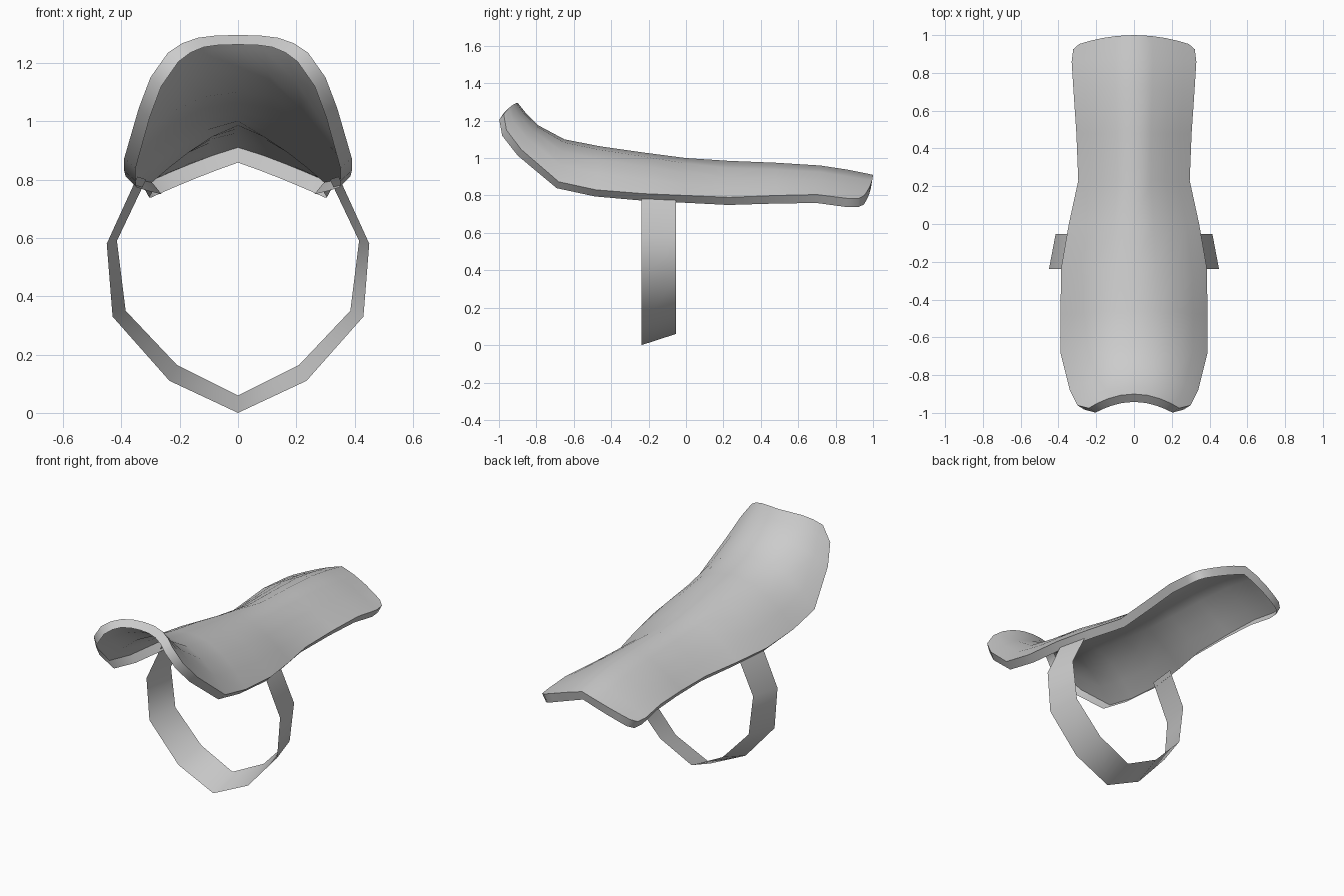
import bpy, bmesh, math

cube = bpy.data.objects.get("Cube")
if cube:
    bpy.data.objects.remove(cube, do_unlink=True)

grey = bpy.data.materials.new("plain grey")
grey.use_nodes = True
colour = (0.6, 0.6, 0.6, 1)
grey.diffuse_color = colour
grey.node_tree.nodes["Principled BSDF"].inputs["Base Color"].default_value = colour


def grid_object(name, rows):
    """Skin a grid of points, given row by row, into one sheet."""
    bm = bmesh.new()
    verts = [[bm.verts.new(p) for p in row] for row in rows]
    for a, b in zip(verts, verts[1:]):
        for i in range(len(a) - 1):
            bm.faces.new((a[i], a[i + 1], b[i + 1], b[i]))
    mesh = bpy.data.meshes.new(name)
    bm.to_mesh(mesh)
    bm.free()
    mesh.materials.append(grey)
    obj = bpy.data.objects.new(name, mesh)
    bpy.context.collection.objects.link(obj)
    bpy.ops.object.select_all(action='DESELECT')
    obj.select_set(True)
    bpy.context.view_layer.objects.active = obj
    return obj


# Arched shell: ridge y, ridge z, edge x, edge y, edge z, roundness
stations = [
    (-0.90, 1.295, 0.24, -0.975, 1.235, 3.4),
    (-0.86, 1.245, 0.30, -0.96, 1.15, 3.0),
    (-0.79, 1.175, 0.34, -0.88, 1.045, 2.6),
    (-0.65, 1.10, 0.39, -0.68, 0.873, 2.2),
    (-0.46, 1.063, 0.39, -0.48, 0.83, 2.1),
    (-0.23, 1.03, 0.385, -0.23, 0.81, 1.95),
    (0.00, 1.00, 0.345, 0.00, 0.80, 1.6),
    (0.23, 0.985, 0.295, 0.23, 0.79, 1.35),
    (0.48, 0.975, 0.305, 0.48, 0.80, 1.3),
    (0.72, 0.96, 0.32, 0.70, 0.805, 1.25),
    (0.87, 0.937, 0.33, 0.86, 0.785, 1.2),
    (0.955, 0.92, 0.322, 0.925, 0.785, 1.15),
    (1.00, 0.91, 0.29, 0.953, 0.80, 1.15),
]
steps = (-1, -0.8, -0.57, -0.3, 0, 0.3, 0.57, 0.8, 1)
rows = [[(u * xe, yc + (ye - yc) * u * u, zc + (ze - zc) * abs(u) ** p)
         for u in steps] for yc, zc, xe, ye, ze, p in stations]
shell = grid_object("arched_shell", rows)

# Turned-in skirt around the border; the shell stays open underneath
skirt = shell.modifiers.new("skirt", 'SOLIDIFY')
skirt.thickness = 0.053
skirt.offset = -1
skirt.use_rim_only = True
bpy.ops.object.modifier_apply(modifier=skirt.name)
bpy.ops.object.shade_smooth_by_angle(angle=math.radians(50))

# Tapered strap hanging below: thin sheet between a wide and a narrow loop
wide = [(0.345, 0.81), (0.45, 0.58), (0.43, 0.33), (0.235, 0.11), (0, 0.0)]
narrow = [(0.315, 0.80), (0.415, 0.59), (0.385, 0.35), (0.21, 0.165), (0, 0.06)]


def loop(half, y):
    return [(x, y, z) for x, z in half] + [(-x, y, z) for x, z in half[-2::-1]]


strap = grid_object("strap", [loop(narrow, -0.053), loop(wide, -0.238)])
bpy.ops.object.shade_smooth()
